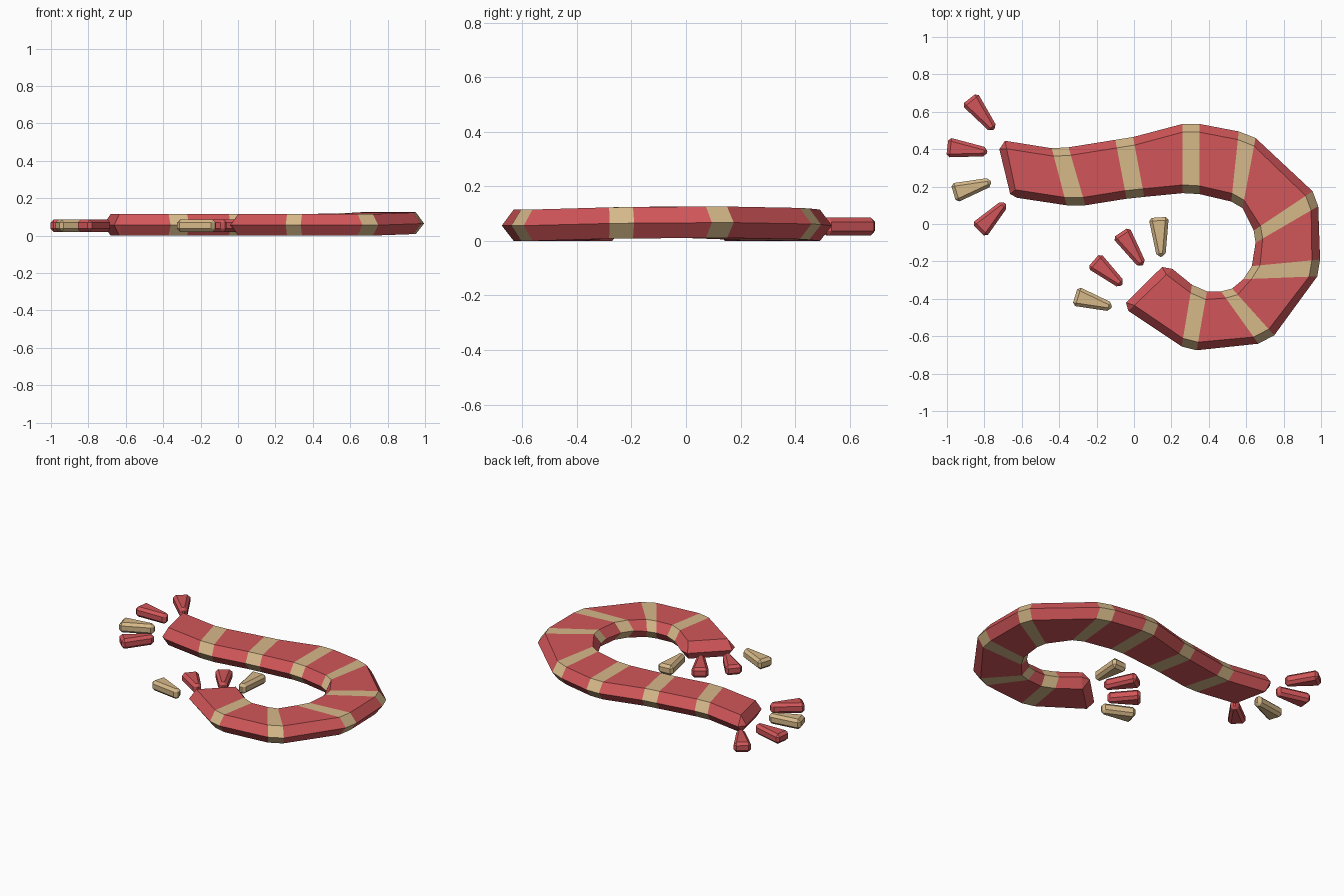
import bpy, bmesh
from mathutils import Vector

if "Cube" in bpy.data.objects:
    bpy.data.objects.remove(bpy.data.objects["Cube"])


def material(name, colour):
    m = bpy.data.materials.new(name)
    m.diffuse_color = (*colour, 1)
    m.use_nodes = True
    m.node_tree.nodes["Principled BSDF"].inputs["Base Color"].default_value = m.diffuse_color
    return m


RED = material("red wool", (0.64, 0.093, 0.1))
CREAM = material("cream wool", (0.67, 0.48, 0.25))


def finish(bm, name, mats):
    bmesh.ops.recalc_face_normals(bm, faces=bm.faces[:])
    mesh = bpy.data.meshes.new(name)
    bm.to_mesh(mesh)
    bm.free()
    for m in mats:
        mesh.materials.append(m)
    ob = bpy.data.objects.new(name, mesh)
    bpy.context.collection.objects.link(ob)
    return ob


# Scarf outline: outer x, y, inner x, y, lift; each stripe lies between a pair of rings
RINGS = [
    (-0.69, 0.445, -0.625, 0.14, 0),
    (-0.44, 0.405, -0.36, 0.10, 0), (-0.35, 0.41, -0.26, 0.10, 0),
    (-0.10, 0.45, -0.04, 0.135, 0), (-0.005, 0.465, 0.055, 0.145, 0),
    (0.26, 0.535, 0.26, 0.165, 0), (0.35, 0.535, 0.35, 0.16, 0),
    (0.56, 0.495, 0.52, 0.12, .004), (0.65, 0.46, 0.58, 0.085, .006),
    (0.955, 0.175, 0.64, -0.035, .011), (0.985, 0.095, 0.65, -0.10, .011),
    (0.995, -0.19, 0.63, -0.225, .009), (0.98, -0.28, 0.585, -0.295, .008),
    (0.75, -0.595, 0.525, -0.345, 0), (0.665, -0.64, 0.465, -0.36, 0),
    (0.335, -0.675, 0.39, -0.36, 0), (0.255, -0.655, 0.31, -0.325, 0),
    (-0.03, -0.465, 0.205, -0.24, 0),
]
TOP, MID, INSET = 0.115, 0.056, 0.044

bm = bmesh.new()
loops = []
for ox, oy, ix, iy, lift in RINGS:
    o, i = Vector((ox, oy, lift)), Vector((ix, iy, lift))
    d = (i - o).normalized() * INSET
    up, mid = Vector((0, 0, TOP)), Vector((0, 0, MID))
    loops.append([bm.verts.new(p) for p in
                  (o + mid, o + d + up, i - d + up, i + mid, i - d, o + d)])
for n, (a, b) in enumerate(zip(loops, loops[1:])):
    for k in range(6):
        j = (k + 1) % 6
        f = bm.faces.new((a[k], a[j], b[j], b[k]))
        f.material_index = n % 2
# Ridged ends of the scarf
for loop, po, pi in ((loops[0], (-0.72, 0.40), (-0.662, 0.16)),
                     (loops[-1], (-0.043, -0.42), (0.15, -0.23))):
    eo, ei = bm.verts.new((*po, MID)), bm.verts.new((*pi, MID))
    bm.faces.new((loop[1], loop[2], ei, eo))
    bm.faces.new((loop[4], loop[5], eo, ei))
    for tri in ((loop[0], loop[1], eo), (loop[5], loop[0], eo),
                (loop[2], loop[3], ei), (loop[3], loop[4], ei)):
        bm.faces.new(tri)
finish(bm, "striped_scarf", [RED, CREAM])


# Tassels: tapered chamfered blocks, narrow end towards the scarf
def tassel(name, narrow, wide, mat):
    a, b = Vector((*narrow, 0)), Vector((*wide, 0))
    d = (b - a).normalized()
    side = Vector((-d.y, d.x, 0))
    bm = bmesh.new()
    ring = []
    for c, w in ((a, 0.023), (b, 0.054)):
        ring.append([bm.verts.new(c + side * s * w + Vector((0, 0, z)))
                     for s, z in ((-1, .02), (1, .02), (1, .086), (-1, .086))])
    for k in range(4):
        j = (k + 1) % 4
        bm.faces.new((ring[0][k], ring[0][j], ring[1][j], ring[1][k]))
    for r in ring:
        bm.faces.new(r)
    bmesh.ops.recalc_face_normals(bm, faces=bm.faces[:])
    bmesh.ops.bevel(bm, geom=bm.edges[:], offset=0.017, segments=1,
                    affect='EDGES', clamp_overlap=True)
    finish(bm, name, [mat])


TASSELS = [
    ((-0.75, 0.505), (-0.88, 0.67), RED),
    ((-0.785, 0.385), (-0.998, 0.41), RED),
    ((-0.765, 0.225), (-0.965, 0.165), CREAM),
    ((-0.69, 0.11), (-0.83, -0.035), RED),
    ((0.145, -0.175), (0.132, 0.035), CREAM),
    ((0.045, -0.22), (-0.07, -0.045), RED),
    ((-0.065, -0.325), (-0.215, -0.195), RED),
    ((-0.12, -0.445), (-0.315, -0.385), CREAM),
]
for n, (a, b, mat) in enumerate(TASSELS):
    tassel(f"tassel_{n + 1}", a, b, mat)
